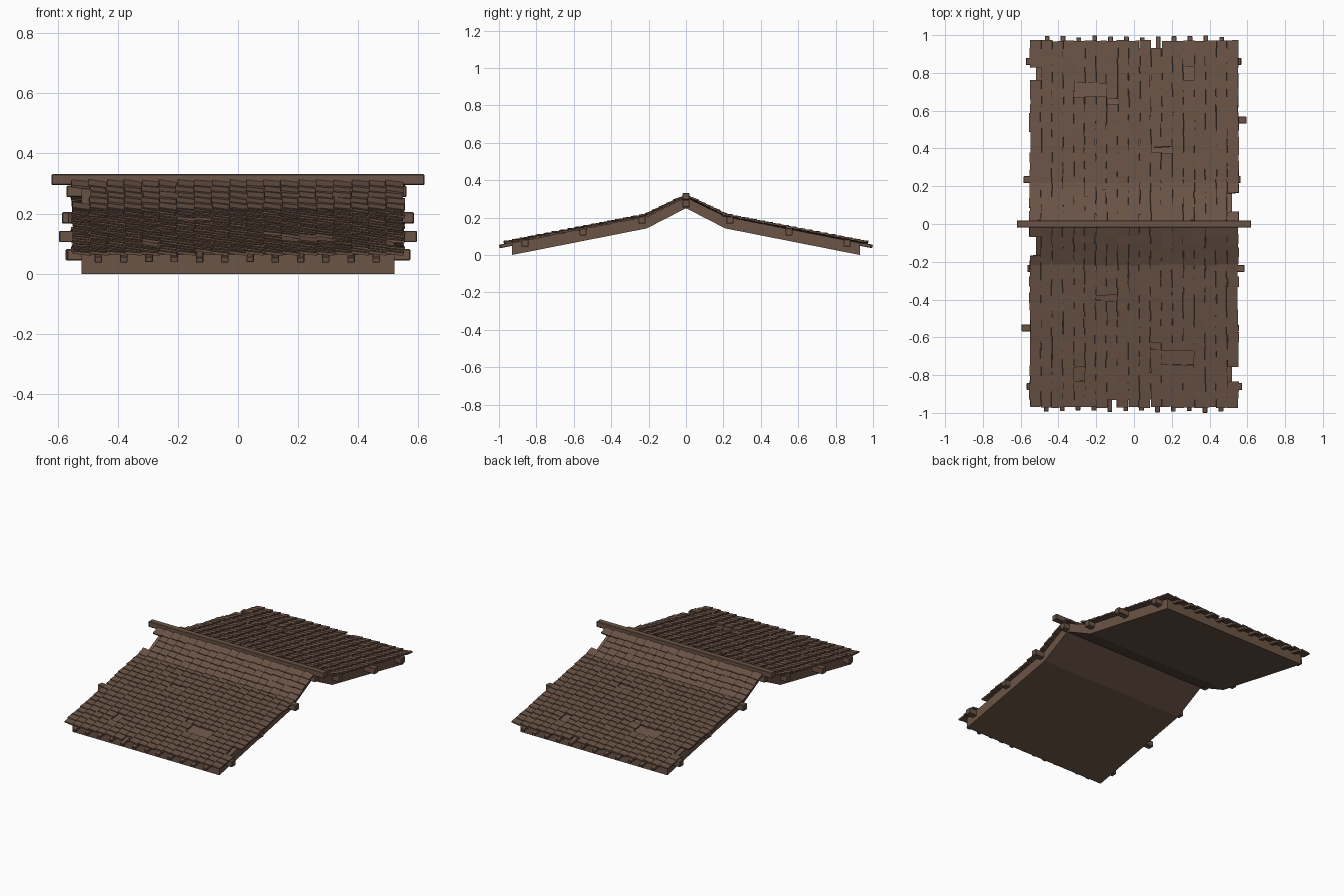
import bpy, bmesh, math, random
from mathutils import Vector, Matrix

if "Cube" in bpy.data.objects:
    bpy.data.objects.remove(bpy.data.objects["Cube"])
random.seed(4)

def material(name, col):
    m = bpy.data.materials.new(name)
    m.diffuse_color = (*col, 1)
    m.use_nodes = True
    m.node_tree.nodes["Principled BSDF"].inputs["Base Color"].default_value = m.diffuse_color
    return m

WOOD = material("brown_wood", (0.150, 0.090, 0.063))
TILE = material("brown_shingle", (0.140, 0.084, 0.058))

def finish(bm, name, mat, bevel=0):
    bmesh.ops.recalc_face_normals(bm, faces=bm.faces)
    me = bpy.data.meshes.new(name)
    bm.to_mesh(me)
    bm.free()
    ob = bpy.data.objects.new(name, me)
    bpy.context.collection.objects.link(ob)
    me.materials.append(mat)
    if bevel:
        b = ob.modifiers.new("bevel", 'BEVEL')
        b.width, b.segments = bevel, 1
    return ob

def add_box(bm, mat, size):
    bmesh.ops.create_cube(bm, size=1, matrix=mat @ Matrix.Diagonal((*size, 1)))

def beam(name, x0, x1, y, z, w, h, ang=0):
    bm = bmesh.new()
    m = Matrix.Translation(((x0 + x1) / 2, y, z)) @ Matrix.Rotation(ang, 4, 'X')
    add_box(bm, m, (x1 - x0, w, h))
    return finish(bm, name, WOOD, 0.003)

# thick bent roof deck, extruded from its gable profile
profile = [(-0.93, 0.0), (-0.21, 0.142), (0, 0.25), (0.21, 0.142), (0.93, 0.0),
           (0.93, 0.064), (0.21, 0.205), (0, 0.308), (-0.21, 0.205), (-0.93, 0.064)]
bm = bmesh.new()
ends = [[bm.verts.new((x, y, z)) for y, z in profile] for x in (-0.52, 0.52)]
n = len(profile)
for i in range(n):
    j = (i + 1) % n
    bm.faces.new((ends[0][i], ends[0][j], ends[1][j], ends[1][i]))
for e in ends:      # caps as quads
    for k in range(4):
        bm.faces.new((e[k], e[k + 1], e[8 - k], e[9 - k]))
finish(bm, "roof_deck", WOOD)

# ridge cap and ridge purlin
beam("ridge_beam", -0.62, 0.62, 0, 0.313, 0.038, 0.036)
beam("ridge_purlin", -0.57, 0.56, 0, 0.274, 0.038, 0.038)

# places where shingles are missing: x, y, half width, half depth
GAPS = [(-0.52, -0.11, 0.03, 0.05), (0.53, -0.80, 0.03, 0.03), (-0.10, -0.95, 0.03, 0.03),
        (0.21, -0.71, 0.085, 0.025), (-0.15, -0.39, 0.06, 0.025), (-0.28, -0.80, 0.03, 0.03),
        (0.14, -0.64, 0.03, 0.02)]
COLS, PITCH = 19, 0.058

def shingle_rows(bm, top, low, rows, turn):
    """Overlapping shingles between two points (y, z) of the slope."""
    a, b = Vector((0, *top)), Vector((0, *low))
    ang = math.atan2(a.z - b.z, a.y - b.y)
    step = (b - a) / rows
    size = step.length
    for r in range(rows):
        c = a + step * (r + 0.5)
        for k in range(COLS):
            x = (k - (COLS - 1) / 2) * PITCH
            if any(abs(x - g[0]) < g[2] and abs(c.y - g[1]) < g[3] for g in GAPS):
                continue
            p = Vector((x + random.uniform(-.004, .004), c.y + random.uniform(-.004, .004), c.z))
            m = (turn @ Matrix.Translation(p) @ Matrix.Rotation(ang, 4, 'X')
                 @ Matrix.Rotation(math.radians(-6 + random.uniform(-1.5, 1.5)), 4, 'X')
                 @ Matrix.Rotation(math.radians(7 + random.uniform(-2, 2)), 4, 'Y'))
            add_box(bm, m, (PITCH * 1.04, size * 1.25, 0.009))

# each slope; the back is the front turned half way round
purlins = [(-0.235, 0.186, -0.565, 0.585), (-0.55, 0.124, -0.595, 0.555), (-0.86, 0.063, -0.568, 0.573)]
for side, sgn in (("front", 1), ("back", -1)):
    turn = Matrix.Rotation(0 if sgn == 1 else math.pi, 4, 'Z')
    bm = bmesh.new()
    shingle_rows(bm, (-0.02, 0.306), (-0.21, 0.213), 5, turn)
    shingle_rows(bm, (-0.20, 0.214), (-0.965, 0.066), 18, turn)
    finish(bm, side + "_shingles", TILE)
    for i, (y, z, x0, x1) in enumerate(purlins):
        lo, hi = sorted((x0 * sgn, x1 * sgn))
        beam(f"{side}_purlin_{i + 1}", lo, hi, y * sgn, z, 0.038, 0.038)
    # batten ends poking out under the eaves
    bm = bmesh.new()
    for i in range(12):
        x = -0.464 + i * 0.084
        out = -0.985 - random.uniform(0, 0.015)
        m = (turn @ Matrix.Translation((x, (out - 0.85) / 2, 0.060))
             @ Matrix.Rotation(math.radians(11), 4, 'X'))
        add_box(bm, m, (0.025, -out - 0.85, 0.018))
    finish(bm, side + "_batten_ends", WOOD, 0.002)
